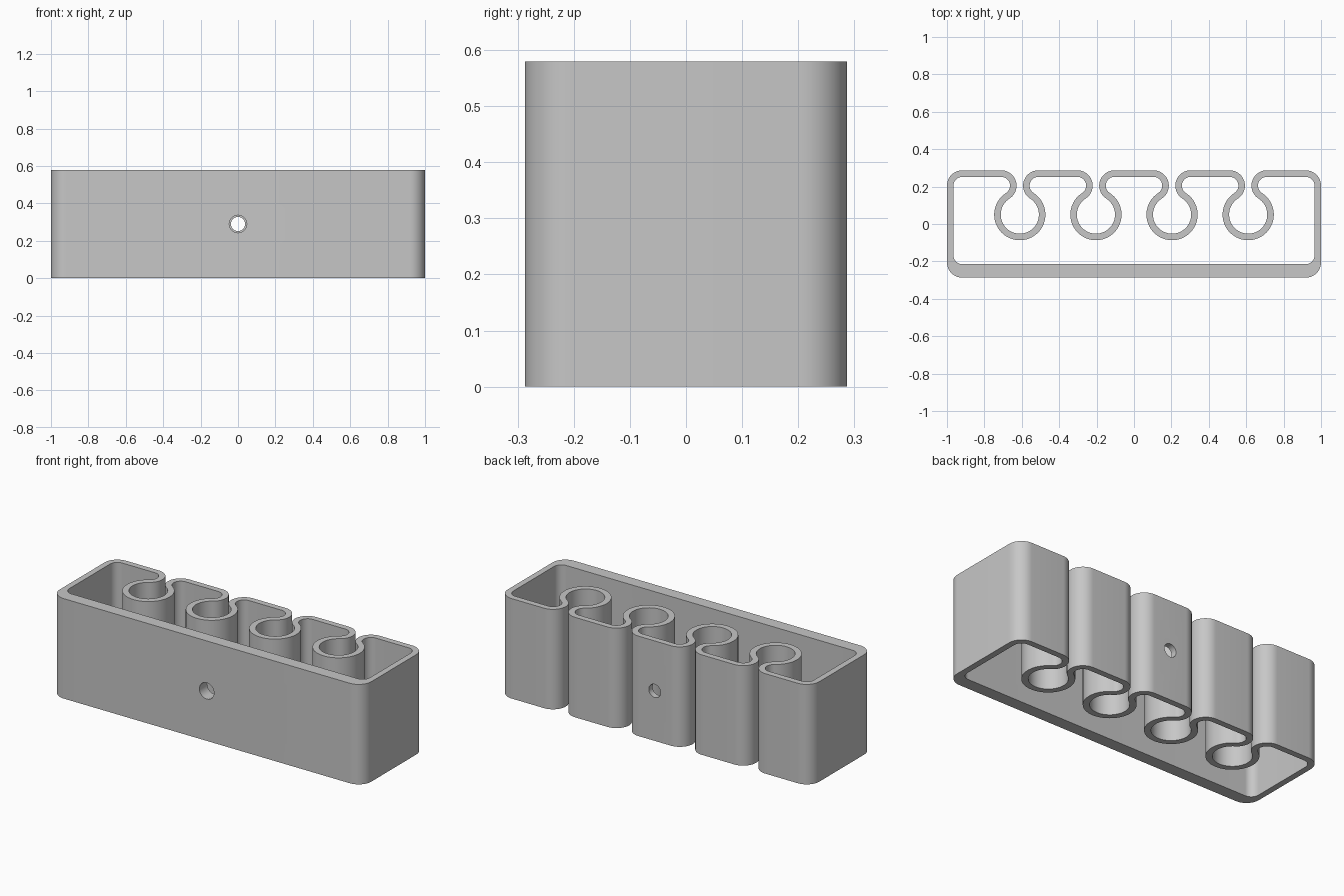
import bpy, bmesh, math
from math import radians

cube = bpy.data.objects.get("Cube")
if cube:
    bpy.data.objects.remove(cube, do_unlink=True)

HEIGHT, HALF_Y = 0.58, 0.287
WALL, THICK = 0.035, 0.072           # thin wall, thicker front wall
BEND, POCKET = 0.082, 0.102          # outside bend radius, pocket radius
GAP, PITCH = 0.0175, 0.407           # half neck gap, pocket spacing

grey = bpy.data.materials.new("grey plastic")
grey.use_nodes = True
colour = (0.57, 0.57, 0.57, 1)
grey.diffuse_color = colour
grey.node_tree.nodes["Principled BSDF"].inputs["Base Color"].default_value = colour

pairs = []                           # matching outside and inside wall points


def arc(cx, cy, r_out, r_in, start, end, inner_cy=None):
    steps = max(10, int(abs(end - start) / 6))
    iy = cy if inner_cy is None else inner_cy
    for i in range(steps + 1):
        a = radians(start + (end - start) * i / steps)
        c, s = math.cos(a), math.sin(a)
        pairs.append(((cx + r_out * c, cy + r_out * s),
                      (cx + r_in * c, iy + r_in * s)))


# Wall outline: front corners, then the back with its row of pockets
corner_x, bend_y = 1 - BEND, HALF_Y - BEND
inner_r = BEND - WALL
front_in = -HALF_Y + THICK + inner_r
arc(-corner_x, -bend_y, BEND, inner_r, 180, 270, front_in)
arc(corner_x, -bend_y, BEND, inner_r, 270, 360, front_in)
arc(corner_x, bend_y, BEND, inner_r, 0, 90)

offset = GAP + BEND
drop = math.sqrt((BEND + POCKET) ** 2 - offset ** 2)
lean = math.degrees(math.atan2(drop, offset))
for k in (1.5, 0.5, -0.5, -1.5):
    x = k * PITCH
    arc(x + offset, bend_y, BEND, inner_r, 90, 180 + lean)
    arc(x, bend_y - drop, POCKET, POCKET + WALL, lean, -180 - lean)
    arc(x - offset, bend_y, BEND, inner_r, -lean, 90)
arc(-corner_x, bend_y, BEND, inner_r, 90, 180)

# Raise the outline into the holder body
bm = bmesh.new()
rings = [[bm.verts.new((*p[side], 0)) for p in pairs] for side in (0, 1)]
n = len(pairs)
for i in range(n):
    j = (i + 1) % n
    bm.faces.new((rings[0][i], rings[0][j], rings[1][j], rings[1][i]))
bmesh.ops.remove_doubles(bm, verts=bm.verts[:], dist=1e-5)
top = bmesh.ops.extrude_face_region(bm, geom=bm.faces[:])["geom"]
bmesh.ops.translate(bm, vec=(0, 0, HEIGHT),
                    verts=[v for v in top if isinstance(v, bmesh.types.BMVert)])
bmesh.ops.recalc_face_normals(bm, faces=bm.faces[:])
mesh = bpy.data.meshes.new("holder_body")
bm.to_mesh(mesh)
bm.free()
mesh.materials.append(grey)
body = bpy.data.objects.new("holder_body", mesh)
bpy.context.collection.objects.link(body)

# Screw holes: wide through the front wall, narrow through the back wall
for name, y, radius in (("front_hole", -0.25, 0.047), ("back_hole", 0.27, 0.038)):
    bpy.ops.mesh.primitive_cylinder_add(vertices=48, radius=radius, depth=0.16,
                                        location=(0, y, HEIGHT / 2),
                                        rotation=(math.pi / 2, 0, 0))
    cutter = bpy.context.object
    cutter.name = name + "_cutter"
    cutter.hide_render = True
    cutter.data.materials.append(grey)
    cut = body.modifiers.new(name, "BOOLEAN")
    cut.operation, cut.solver, cut.object = "DIFFERENCE", "EXACT", cutter
    bpy.ops.object.select_all(action="DESELECT")
    body.select_set(True)
    bpy.context.view_layer.objects.active = body
    bpy.ops.object.modifier_apply(modifier=name)
    bpy.data.objects.remove(cutter, do_unlink=True)

bpy.ops.object.shade_smooth_by_angle(angle=radians(30))
